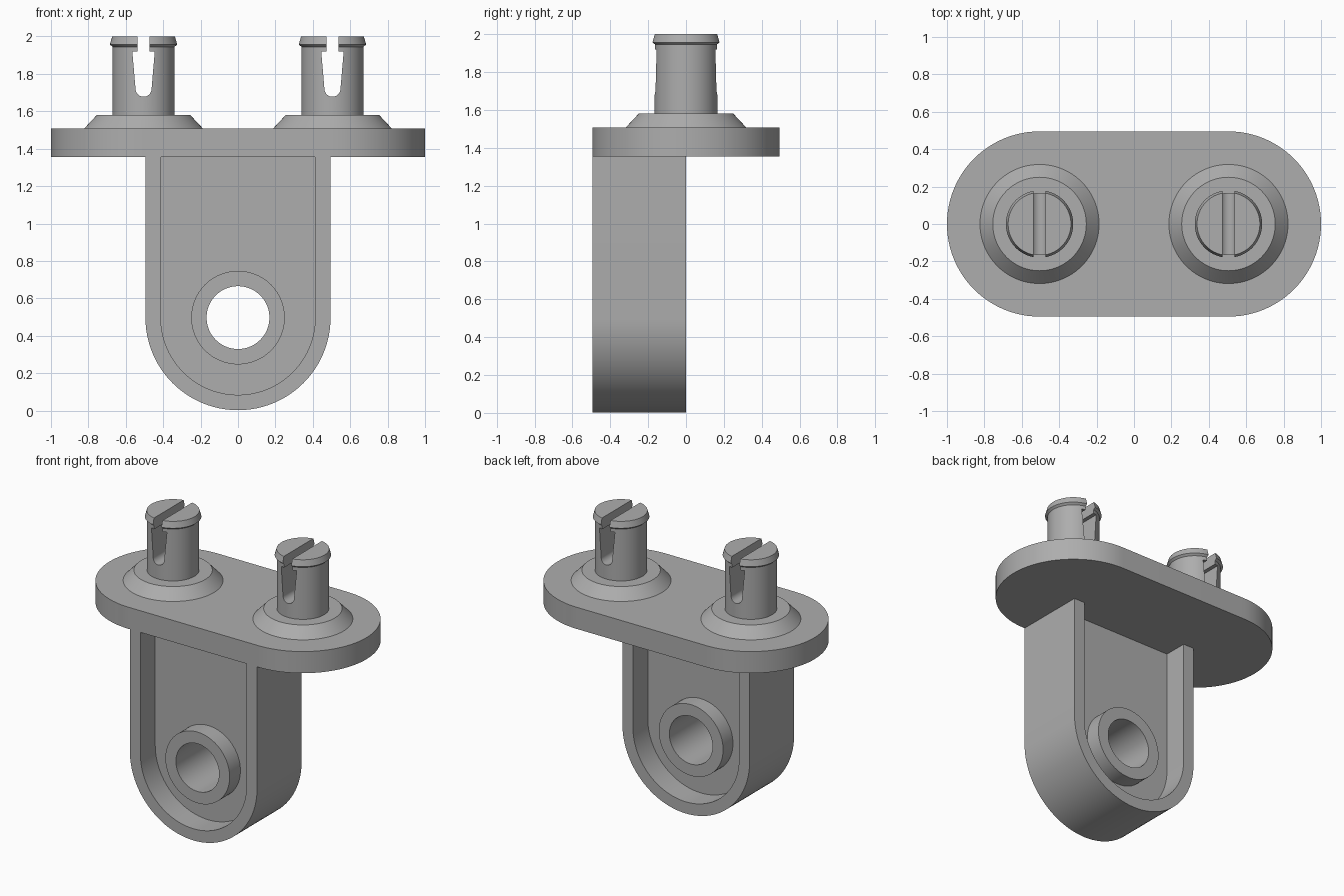
import bpy, bmesh, math
from mathutils import Matrix

cube = bpy.data.objects.get("Cube")
if cube:
    bpy.data.objects.remove(cube, do_unlink=True)

grey = bpy.data.materials.new("mid_grey")
grey.use_nodes = True
GREY = (0.42, 0.42, 0.42, 1)
grey.diffuse_color = GREY
grey.node_tree.nodes["Principled BSDF"].inputs["Base Color"].default_value = GREY

UPRIGHT = Matrix.Rotation(math.pi / 2, 4, 'X')   # outline plane XY -> XZ


def arc(cx, cy, r, start, end, n=48):
    """Points along an arc, angles in degrees."""
    return [(cx + r * math.cos(math.radians(start + (end - start) * i / n)),
             cy + r * math.sin(math.radians(start + (end - start) * i / n)))
            for i in range(n + 1)]


def circle(cx, cy, r):
    return arc(cx, cy, r, 0, 360, 96)[:-1]


def evaluated_mesh(obj):
    graph = bpy.context.evaluated_depsgraph_get()
    return bpy.data.meshes.new_from_object(obj.evaluated_get(graph))


def finish(name, mesh, location=(0, 0, 0)):
    obj = bpy.data.objects.new(name, mesh)
    bpy.context.collection.objects.link(obj)
    mesh.name = name
    mesh.materials.clear()
    mesh.materials.append(grey)
    obj.location = location
    bpy.ops.object.select_all(action='DESELECT')
    obj.select_set(True)
    bpy.context.view_layer.objects.active = obj
    bpy.ops.object.shade_smooth_by_angle(angle=math.radians(25))
    return obj


def slab(name, loops, low, high, upright=False):
    """Extrude closed outlines (first outer, then holes) from low to high."""
    curve = bpy.data.curves.new(name, 'CURVE')
    curve.dimensions = '2D'
    curve.fill_mode = 'BOTH'
    curve.extrude = (high - low) / 2
    for loop in loops:
        spline = curve.splines.new('POLY')
        spline.points.add(len(loop) - 1)
        for point, (x, y) in zip(spline.points, loop):
            point.co = (x, y, 0, 1)
        spline.use_cyclic_u = True
    temp = bpy.data.objects.new(name + "_outline", curve)
    bpy.context.collection.objects.link(temp)
    mesh = evaluated_mesh(temp)
    bpy.data.objects.remove(temp, do_unlink=True)
    middle = (low + high) / 2
    if upright:
        mesh.transform(Matrix.Translation((0, middle, 0)) @ UPRIGHT)
    else:
        mesh.transform(Matrix.Translation((0, 0, middle)))
    bm = bmesh.new()
    bm.from_mesh(mesh)
    bmesh.ops.remove_doubles(bm, verts=bm.verts, dist=0.0001)
    bmesh.ops.recalc_face_normals(bm, faces=bm.faces)
    bm.to_mesh(mesh)
    bm.free()
    return finish(name, mesh)


def lathe(name, profile, steps=96):
    """Spin (radius, height) points round the z axis."""
    bm = bmesh.new()
    verts = [bm.verts.new((r, 0, z)) for r, z in profile]
    edges = [bm.edges.new(pair) for pair in zip(verts, verts[1:])]
    bmesh.ops.spin(bm, geom=verts + edges, cent=(0, 0, 0), axis=(0, 0, 1),
                   angle=math.tau, steps=steps)
    bmesh.ops.remove_doubles(bm, verts=bm.verts, dist=0.0001)
    bmesh.ops.recalc_face_normals(bm, faces=bm.faces)
    mesh = bpy.data.meshes.new(name)
    bm.to_mesh(mesh)
    bm.free()
    return finish(name, mesh)


# Mounting plate with rounded ends
PLATE_LOW, PLATE_TOP, HALF = 1.355, 1.507, 0.495
slab("mounting_plate",
     [arc(0.505, 0, HALF, -90, 90) + arc(-0.505, 0, HALF, 90, 270)],
     PLATE_LOW, PLATE_TOP)

# Hanging bracket: rim, recessed web and pivot boss
EYE_Z, INNER, HOLE = 0.497, 0.413, 0.168
outer_arc = arc(0, EYE_Z, HALF, 180, 360)
inner_arc = arc(0, EYE_Z, INNER, 360, 180)
slab("bracket_rim",
     [[(-HALF, PLATE_LOW)] + outer_arc + [(HALF, PLATE_LOW), (INNER, PLATE_LOW)]
      + inner_arc + [(-INNER, PLATE_LOW)]], -HALF, 0, upright=True)
slab("bracket_web",
     [[(INNER, PLATE_LOW)] + inner_arc + [(-INNER, PLATE_LOW)],
      circle(0, EYE_Z, HOLE)], -0.33, -0.165, upright=True)
slab("pivot_boss", [circle(0, EYE_Z, 0.25), circle(0, EYE_Z, HOLE)],
     -0.45, -0.055, upright=True)

# Snap pin with flared collar and lipped head
pin = lathe("left_snap_pin",
            [(0, 1.5), (0.325, 1.5), (0.25, 1.58), (0.166, 1.58), (0.166, 1.945),
             (0.18, 1.957), (0.168, 2.0), (0, 2.0)])

# Keyhole slot through the pin
cutter = slab("slot_cutter",
              [arc(0, 1.721, 0.043, 190, 350, 24)
               + [(0.06, 1.92), (0.033, 1.92), (0.033, 2.1),
                  (-0.033, 2.1), (-0.033, 1.92), (-0.06, 1.92)]],
              -0.3, 0.3, upright=True)
cutter.hide_render = True
cut = pin.modifiers.new("slot", 'BOOLEAN')
cut.operation = 'DIFFERENCE'
cut.solver = 'EXACT'
cut.object = cutter
pin_mesh = evaluated_mesh(pin)
bpy.data.objects.remove(pin, do_unlink=True)
bpy.data.objects.remove(cutter, do_unlink=True)

# One pin near each end of the plate
for side, x in (("left", 0.505), ("right", -0.505)):
    finish(side + "_snap_pin", pin_mesh.copy(), (x, 0, 0))
